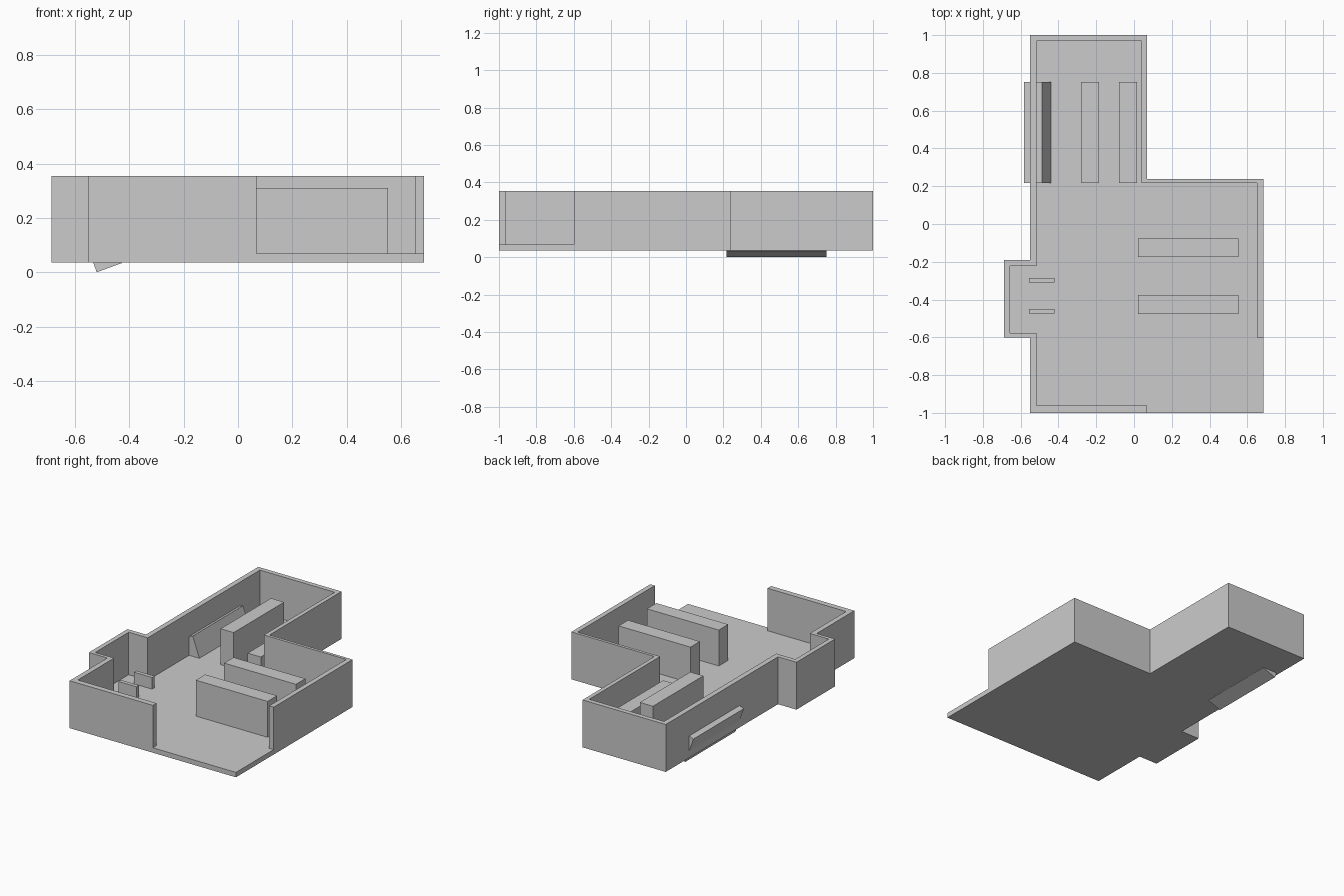
import bpy
import bmesh
import math

if "Cube" in bpy.data.objects:
    bpy.data.objects.remove(bpy.data.objects["Cube"])

BASE, FLOOR, TOP = 0.036, 0.069, 0.354


def prism(name, points, z0, z1):
    """Extrude a flat outline upward from z0 to z1."""
    bm = bmesh.new()
    face = bm.faces.new([bm.verts.new((x, y, z0)) for x, y in points])
    ext = bmesh.ops.extrude_face_region(bm, geom=[face])
    for v in ext["geom"]:
        if isinstance(v, bmesh.types.BMVert):
            v.co.z = z1
    bmesh.ops.recalc_face_normals(bm, faces=bm.faces)
    mesh = bpy.data.meshes.new(name)
    bm.to_mesh(mesh)
    bm.free()
    obj = bpy.data.objects.new(name, mesh)
    bpy.context.collection.objects.link(obj)
    return obj


def box(name, x0, x1, y0, y1, z0, z1):
    return prism(name, [(x0, y0), (x1, y0), (x1, y1), (x0, y1)], z0, z1)


# Floor slab with entrance alcove on the left
shared = [(0.685, 0.237), (0.068, 0.237), (0.068, 1), (-0.55, 1),
          (-0.55, -0.19), (-0.687, -0.19), (-0.687, -0.6), (-0.55, -0.6), (-0.55, -1)]
prism("floor", [(0.685, -1)] + shared, BASE, FLOOR)

# Perimeter wall, open at the front right corner
inner = [(0.068, -0.962), (-0.515, -0.962), (-0.515, -0.577), (-0.656, -0.577),
         (-0.656, -0.222), (-0.515, -0.222), (-0.515, 0.968), (0.04, 0.968),
         (0.04, 0.217), (0.652, 0.217), (0.652, -0.6)]
prism("wall", [(0.685, -0.6)] + shared + [(0.068, -1)] + inner, FLOOR, TOP)

# Tall shelves in the main room
for i, y in enumerate((-0.476, -0.176)):
    box(f"main_shelf_{i + 1}", 0.02, 0.553, y, y + 0.1, FLOOR, 0.31)

# Tall and low shelves in the back room
box("back_shelf_tall", -0.281, -0.184, 0.217, 0.752, FLOOR, 0.31)
box("back_shelf_low", -0.08, 0.017, 0.217, 0.752, FLOOR, 0.2)

# Small gate barriers by the alcove
for i, y in enumerate((-0.475, -0.311)):
    box(f"gate_barrier_{i + 1}", -0.555, -0.42, y, y + 0.026, FLOOR, 0.147)

# Tilted shelf leaning through the left wall, pivoting on its lowest edge
leaning = box("leaning_shelf", 0, 0.1, 0, 0.535, 0, 0.182)
leaning.location = (-0.52, 0.217, 0)
leaning.rotation_euler = (0, -math.radians(20), 0)
